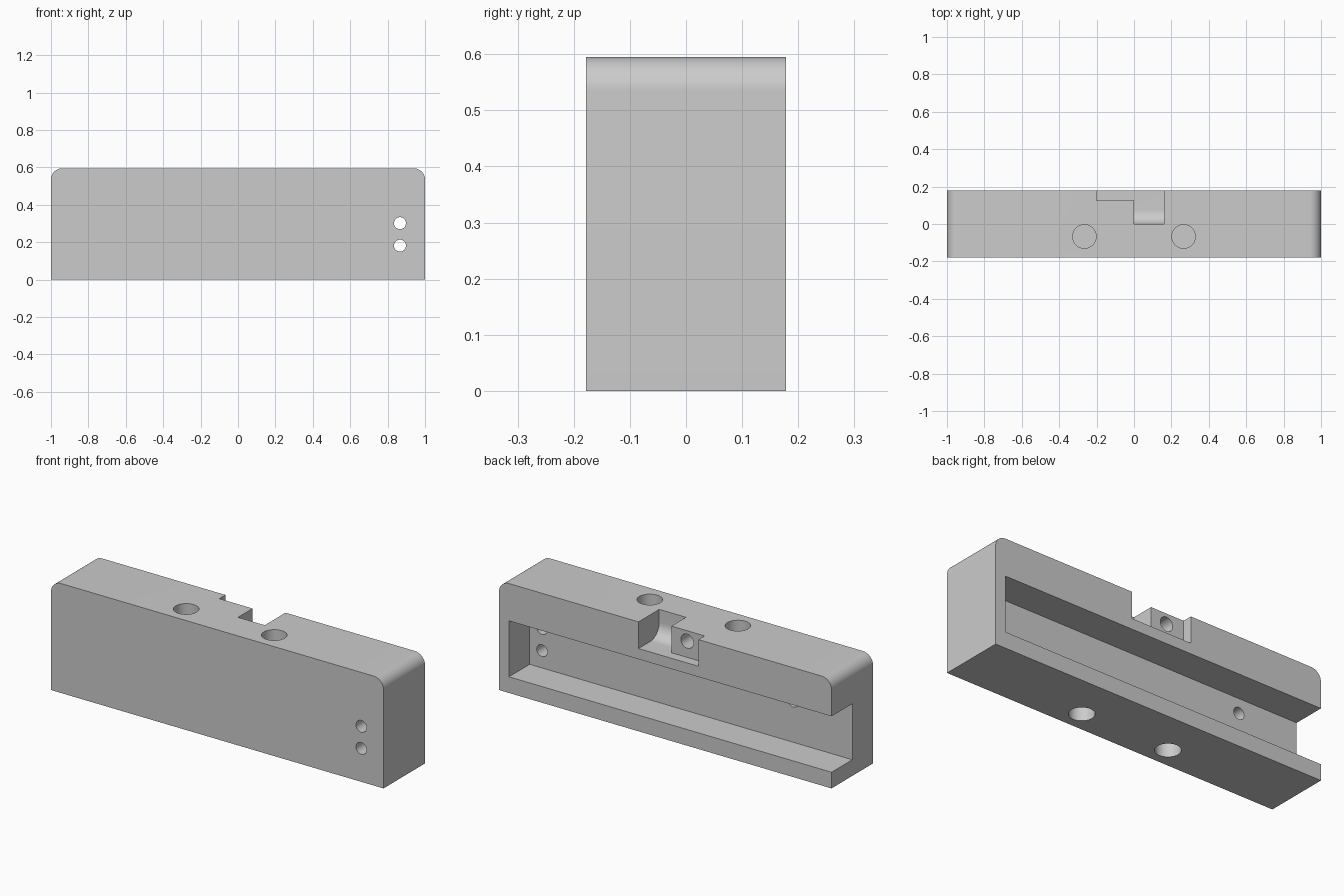
import bpy, bmesh
from math import cos, sin, pi, radians
from mathutils import Vector

cube = bpy.data.objects.get("Cube")
if cube:
    bpy.data.objects.remove(cube, do_unlink=True)

grey = bpy.data.materials.new("light_grey")
grey.use_nodes = True
grey.diffuse_color = (0.6, 0.6, 0.6, 1)
grey.node_tree.nodes["Principled BSDF"].inputs["Base Color"].default_value = (0.6, 0.6, 0.6, 1)

HALF_D, HEIGHT = 0.178, 0.595


def arc(cx, cy, r, start, end, steps=12):
    """Points of a circular arc, angles in degrees."""
    angles = [radians(start + (end - start) * i / steps) for i in range(steps + 1)]
    return [(cx + r * cos(a), cy + r * sin(a)) for a in angles]


def circle(cx, cy, r, steps=40):
    return arc(cx, cy, r, 0, 360, steps)[:-1]


def rect(u0, u1, v0, v1):
    return [(u0, v0), (u1, v0), (u1, v1), (u0, v1)]


def prism(name, profile, axis, lo, hi):
    """Extrude a flat profile along an axis; the profile uses the other two axes."""
    place = {"x": lambda u, v: (lo, u, v),
             "y": lambda u, v: (u, lo, v),
             "z": lambda u, v: (u, v, lo)}[axis]
    shift = Vector([(hi - lo) * (axis == a) for a in "xyz"])
    bm = bmesh.new()
    face = bm.faces.new([bm.verts.new(place(u, v)) for u, v in profile])
    ext = bmesh.ops.extrude_face_region(bm, geom=[face], use_keep_orig=True)
    bmesh.ops.translate(bm, vec=shift,
                        verts=[g for g in ext["geom"] if isinstance(g, bmesh.types.BMVert)])
    bmesh.ops.recalc_face_normals(bm, faces=bm.faces)
    mesh = bpy.data.meshes.new(name)
    bm.to_mesh(mesh)
    bm.free()
    mesh.materials.append(grey)
    obj = bpy.data.objects.new(name, mesh)
    bpy.context.collection.objects.link(obj)
    return obj


# Block with rounded upper ends
outline = [(-1, 0), (1, 0)]
outline += arc(0.94, HEIGHT - 0.06, 0.06, 0, 90)
outline += arc(-0.94, HEIGHT - 0.06, 0.06, 90, 180)
body = prism("block_body", outline, "y", -HALF_D, HALF_D)

# Long channel in the back, open at one end
cutters = [prism("channel_cutter", rect(-1.1, 0.94, 0.088, 0.392), "y", 0, 0.3)]

# Shallow top notch and the deeper pocket with a curved floor
cutters.append(prism("notch_cutter", rect(-0.2, 0.05, 0.45, 0.7), "y", 0.125, 0.3))
pocket = [(0.3, 0.45), (0.3, 0.7), (0, 0.7)] + arc(0.075, 0.525, 0.075, 180, 270)
cutters.append(prism("pocket_cutter", pocket, "x", 0, 0.161))

# Blind holes in the top and the underside
for x in (-0.265, 0.265):
    hole = circle(x, -0.067, 0.063)
    cutters.append(prism("top_hole_cutter", hole, "z", HEIGHT - 0.18, 0.7))
    cutters.append(prism("bottom_hole_cutter", hole, "z", -0.1, 0.18))

# Through holes into the channel, then blind holes in the channel and notch walls
for z in (0.182, 0.302):
    cutters.append(prism("front_hole_cutter", circle(0.866, z, 0.032), "y", -0.3, 0.1))
cutters.append(prism("channel_hole_cutter", circle(-0.645, 0.312, 0.032), "y", -0.1, 0.1))
cutters.append(prism("notch_hole_cutter", circle(-0.095, 0.538, 0.038), "y", 0.0, 0.16))

# Cut everything out of the block
bpy.context.view_layer.objects.active = body
for cutter in cutters:
    cutter.hide_render = True
    mod = body.modifiers.new("cut", "BOOLEAN")
    mod.operation = "DIFFERENCE"
    mod.solver = "EXACT"
    mod.object = cutter
    bpy.ops.object.modifier_apply(modifier=mod.name)
    bpy.data.objects.remove(cutter, do_unlink=True)

# Smooth the rounded surfaces, keep the edges crisp
bpy.ops.object.select_all(action="DESELECT")
body.select_set(True)
bpy.ops.object.shade_smooth_by_angle(angle=radians(30))
